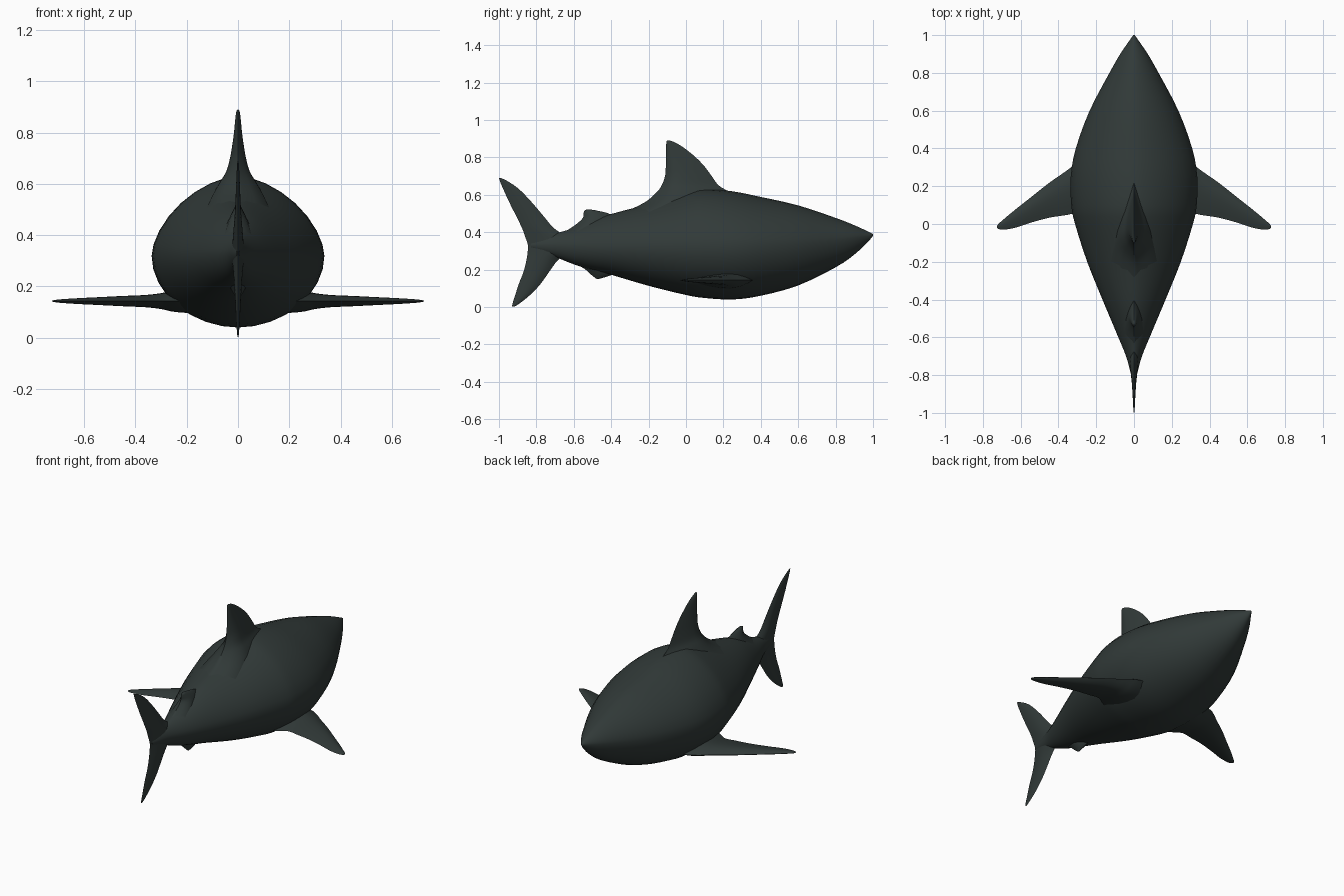
import bpy, bmesh
from math import sin, cos, pi, copysign
from mathutils import Vector

cube = bpy.data.objects.get("Cube")
if cube:
    bpy.data.objects.remove(cube)

# Single skin colour
skin = bpy.data.materials.new("dark slate skin")
skin.use_nodes = True
SLATE = (0.031, 0.042, 0.040, 1)
skin.diffuse_color = SLATE
skin.node_tree.nodes["Principled BSDF"].inputs["Base Color"].default_value = SLATE


def smooth_stations(rows, steps):
    """Catmull-Rom interpolation through station rows."""
    pts = [Vector(r) for r in rows]
    pts = [pts[0] * 2 - pts[1]] + pts + [pts[-1] * 2 - pts[-2]]
    out = []
    for a, b, c, d in zip(pts, pts[1:], pts[2:], pts[3:]):
        for i in range(steps):
            t = i / steps
            out.append(0.5 * (2 * b + (c - a) * t + (2 * a - 5 * b + 4 * c - d) * t**2
                              + (3 * b - a - 3 * c + d) * t**3))
    return out + [pts[-2]]


def loft(name, rings, angle):
    """Skin a list of closed rings and cap both ends."""
    bm = bmesh.new()
    loops = [[bm.verts.new(p) for p in ring] for ring in rings]
    n = len(loops[0])
    for a, b in zip(loops, loops[1:]):
        for i in range(n):
            j = (i + 1) % n
            bm.faces.new((a[i], a[j], b[j], b[i]))
    bm.faces.new(loops[0])
    bm.faces.new(loops[-1])
    bmesh.ops.recalc_face_normals(bm, faces=bm.faces)
    mesh = bpy.data.meshes.new(name)
    bm.to_mesh(mesh)
    bm.free()
    mesh.materials.append(skin)
    ob = bpy.data.objects.new(name, mesh)
    bpy.context.collection.objects.link(ob)
    bpy.ops.object.select_all(action='DESELECT')
    ob.select_set(True)
    bpy.context.view_layer.objects.active = ob
    bpy.ops.object.shade_smooth_by_angle(angle=angle)
    return ob


def body_ring(y, width, top, bottom, middle, count=32):
    """Rounded section with a slightly ridged back."""
    ring = []
    for k in range(count):
        a = 2 * pi * k / count
        c, s = cos(a), sin(a)
        power = 1.18 if s > 0 else 1.03
        x = width * copysign(abs(c) ** power, c)
        h = top - middle if s > 0 else middle - bottom
        ring.append((x, y, middle + h * copysign(abs(s) ** power, s)))
    return ring


def fin(name, rows, place, peak=0.35, count=10):
    """Fin from (span, leading y, trailing y, half thickness) stations."""
    rings = []
    for span, lead, trail, thick in smooth_stations(rows, 4):
        side = []
        for k in range(count + 1):
            u = (1 - cos(pi * k / count)) / 2
            f = sin(pi / 2 * u / peak) if u < peak else cos(pi / 2 * (u - peak) / (1 - peak))
            side.append((lead + (trail - lead) * u, thick * max(f, 0)))
        ring = side + [(y, -t) for y, t in side[-2:0:-1]]
        rings.append([place(span, y, t) for y, t in ring])
    return loft(name, rings, pi / 3)


def upright(span, y, t):
    return (t, y, span)


# Body: y, half width, top, bottom, height of widest line
body = [
    (1.0, .004, .39, .38, .385), (.97, .025, .405, .345, .38),
    (.9, .073, .437, .28, .37), (.8, .13, .476, .212, .355),
    (.6, .235, .543, .115, .335), (.4, .308, .588, .06, .325),
    (.25, .335, .618, .04, .32), (.1, .332, .63, .048, .32),
    (0, .312, .612, .064, .32), (-.2, .248, .55, .113, .32),
    (-.4, .167, .497, .172, .32), (-.5, .125, .462, .198, .322),
    (-.6, .083, .422, .228, .325), (-.7, .042, .392, .268, .33),
    (-.78, .02, .37, .295, .33), (-.83, .006, .345, .315, .33)]
loft("body", [body_ring(*r) for r in smooth_stations(body, 3)], pi / 2.5)

# Main dorsal fin: thin leading edge and blunt rear
fin("dorsal_fin", [
    (.5, .30, -.34, .13), (.56, .27, -.22, .10), (.61, .235, -.16, .07),
    (.65, .175, -.13, .046), (.70, .137, -.112, .032), (.75, .1, -.108, .023),
    (.80, .052, -.107, .016), (.85, -.01, -.106, .011), (.88, -.06, -.105, .007),
    (.89, -.088, -.1, .002)], upright, peak=.75)

# Small rear dorsal fin and matching fin underneath
fin("rear_dorsal_fin", [
    (.40, -.33, -.65, .06), (.44, -.35, -.59, .045), (.475, -.37, -.552, .03),
    (.50, -.415, -.548, .018), (.515, -.475, -.543, .01), (.521, -.51, -.53, .003)],
    upright, peak=.7)
fin("anal_fin", [
    (.25, -.33, -.62, .05), (.205, -.35, -.545, .035), (.175, -.39, -.51, .02),
    (.16, -.43, -.492, .01), (.15, -.465, -.478, .003)], upright, peak=.6)

# Tail fin: one crescent from lower tip to upper tip
fin("tail_fin", [
    (.003, -.915, -.93, .002), (.02, -.888, -.927, .004), (.06, -.838, -.914, .007),
    (.12, -.78, -.895, .010), (.19, -.73, -.868, .014), (.25, -.685, -.853, .018),
    (.29, -.63, -.847, .022), (.33, -.60, -.845, .024), (.37, -.63, -.858, .022),
    (.42, -.705, -.876, .018), (.48, -.757, -.905, .013), (.56, -.825, -.945, .009),
    (.63, -.893, -.977, .006), (.67, -.95, -.994, .004), (.69, -.99, -1.0, .002)],
    upright, peak=.4)

# Pectoral fins, mirrored left and right
pectoral = [
    (.12, .37, -.03, .05), (.24, .355, .02, .043), (.30, .325, .055, .031),
    (.36, .28, .047, .024), (.45, .217, .033, .020), (.55, .138, .006, .015),
    (.63, .075, -.02, .011), (.69, .025, -.03, .007), (.715, .003, -.027, .004),
    (.724, -.008, -.02, .002)]
for label, sign in (("left", 1), ("right", -1)):
    fin(label + "_pectoral_fin", pectoral,
        lambda span, y, t, sign=sign: (sign * span, y, .143 + t))
